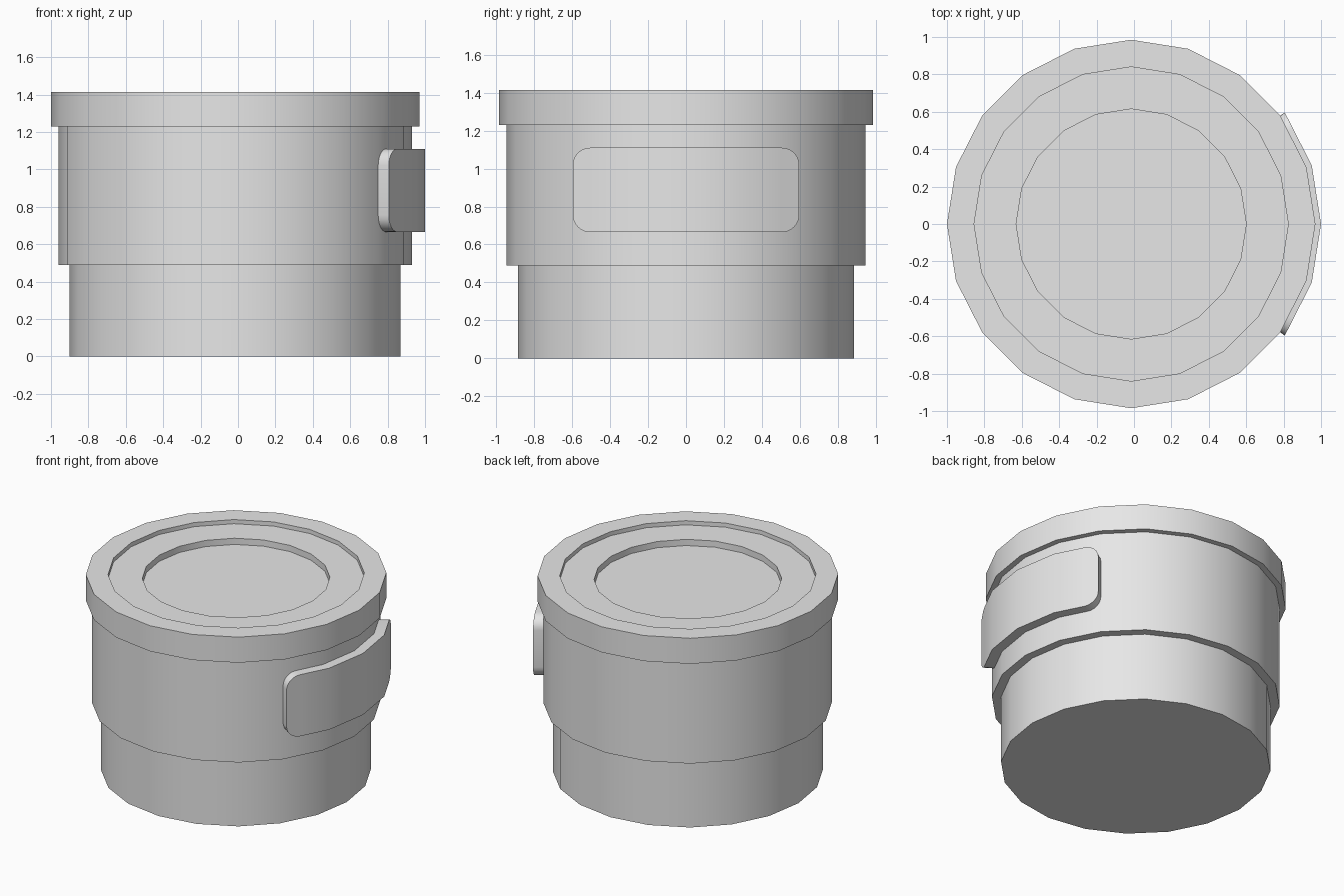
import bpy, bmesh, math

if "Cube" in bpy.data.objects:
    bpy.data.objects.remove(bpy.data.objects["Cube"])

SIDES = 20
CX = -0.015          # axis of the round parts
STEP = 2 * math.pi / SIDES

mat = bpy.data.materials.new("plain grey")
mat.diffuse_color = (0.8, 0.8, 0.8, 1)
mat.use_nodes = True
mat.node_tree.nodes["Principled BSDF"].inputs["Base Color"].default_value = mat.diffuse_color


def finish(name, bm):
    bmesh.ops.recalc_face_normals(bm, faces=bm.faces)
    me = bpy.data.meshes.new(name)
    bm.to_mesh(me)
    bm.free()
    ob = bpy.data.objects.new(name, me)
    me.materials.append(mat)
    bpy.context.collection.objects.link(ob)
    bpy.ops.object.select_all(action='DESELECT')
    ob.select_set(True)
    bpy.context.view_layer.objects.active = ob
    bpy.ops.object.shade_smooth_by_angle(angle=math.radians(30))
    return ob


def lathe(name, profile, cap=None):
    """Revolve (radius, z) points; cap closes the first or last ring."""
    bm = bmesh.new()
    rings = [[bm.verts.new((CX + r * math.cos(i * STEP), r * math.sin(i * STEP), z))
              for i in range(SIDES)] for r, z in profile]
    for a, b in zip(rings, rings[1:]):
        for i in range(SIDES):
            j = (i + 1) % SIDES
            bm.faces.new((a[i], a[j], b[j], b[i]))
    if cap is not None:
        bm.faces.new(rings[cap])
    ob = finish(name, bm)
    # open shells: make sure normals point away from the inside
    me = ob.data
    wall = max(me.polygons, key=lambda p: math.hypot(p.center.x - CX, p.center.y))
    if wall.normal.x * (wall.center.x - CX) + wall.normal.y * wall.center.y < 0:
        me.flip_normals()
    return ob


# Stepped cup
lathe("base", [(0.885, 0), (0.885, 0.49)], cap=0)
lathe("body", [(0.885, 0.49), (0.945, 0.49), (0.945, 1.23)])
lathe("lid", [(0.945, 1.23), (0.985, 1.23), (0.985, 1.415), (0.84, 1.415),
              (0.84, 1.385), (0.615, 1.385), (0.615, 1.34)], cap=-1)

# Rounded label plate wrapped over four facets
R_OUT, R_IN = 1.015, 0.945
Z_MID, HALF_H, CORNER = 0.8875, 0.2225, 0.09
HALF_W = R_OUT * math.sin(2 * STEP)


def facet_x(y):
    """x on the polygon of radius R_OUT at offset y, relative to the axis."""
    k = 0 if abs(y) <= R_OUT * math.sin(STEP) else 1
    y0, y1 = (R_OUT * math.sin(n * STEP) for n in (k, k + 1))
    x0, x1 = (R_OUT * math.cos(n * STEP) for n in (k, k + 1))
    return x0 + (x1 - x0) * (abs(y) - y0) / (y1 - y0)


cols = [(0.0, HALF_H), (R_OUT * math.sin(STEP), HALF_H)]
for i in range(7):
    t = math.pi / 2 * i / 6
    cols.append((HALF_W - CORNER + CORNER * math.sin(t), HALF_H - CORNER + CORNER * math.cos(t)))
cols = [(-y, h) for y, h in cols[:0:-1]] + cols

bm = bmesh.new()
grid = []
for y, h in cols:
    x = facet_x(y)
    grid.append([bm.verts.new((CX + x * s, y * s, Z_MID + d * h))
                 for s, d in ((1, -1), (1, 1), (R_IN / R_OUT, 1), (R_IN / R_OUT, -1))])
for a, b in zip(grid, grid[1:]):
    for i in range(4):
        j = (i + 1) % 4
        bm.faces.new((a[i], a[j], b[j], b[i]))
bm.faces.new(grid[0])
bm.faces.new(grid[-1])
finish("label_plate", bm)
